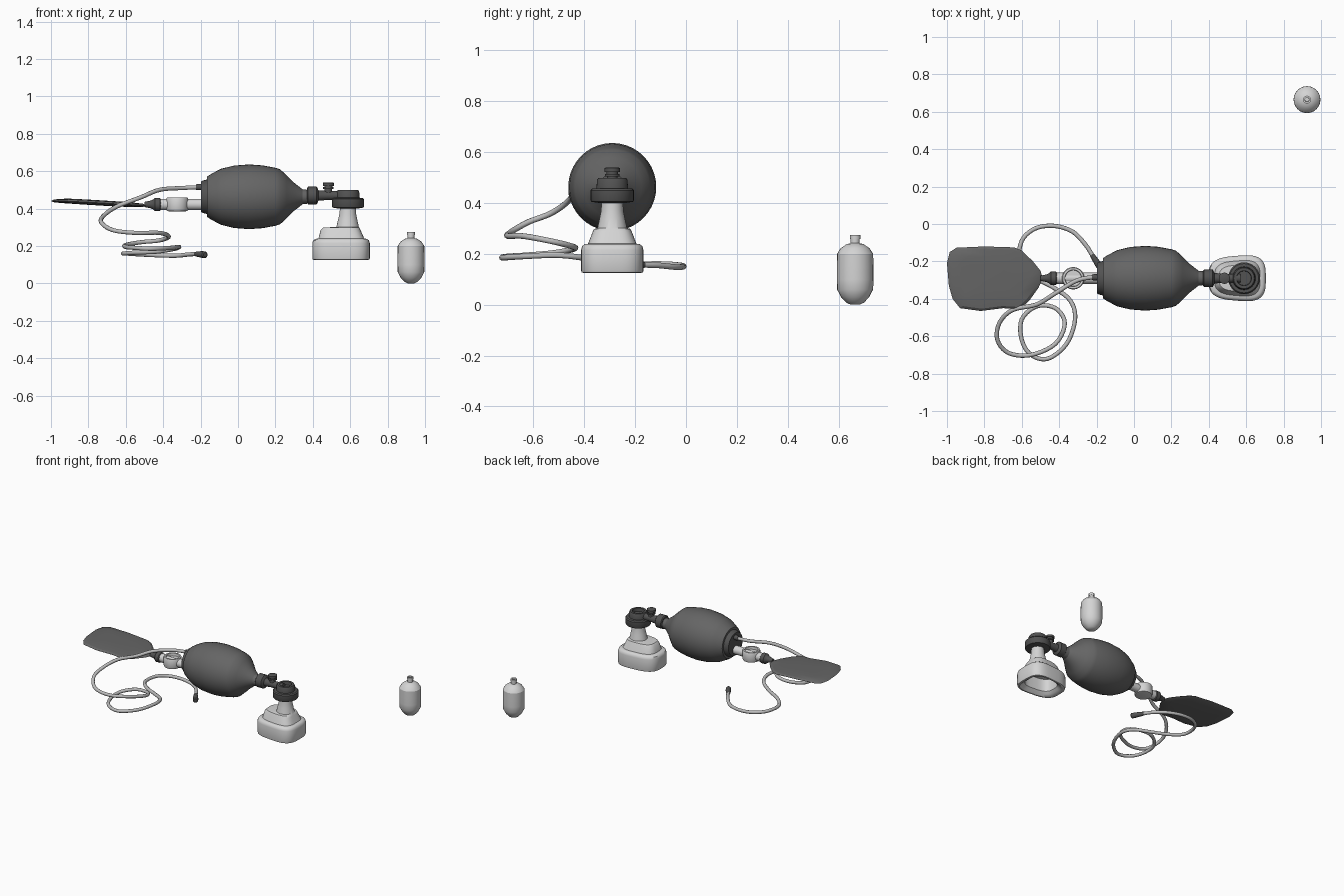
import bpy, bmesh, math
from mathutils import Vector

def mat(name, r, g, b):
    m = bpy.data.materials.new(name)
    m.diffuse_color = (r, g, b, 1)
    return m

DARK = mat("dark grey rubber", .13, .13, .13)
BLACK = mat("charcoal plastic", .085, .085, .085)
LIGHT = mat("pale grey plastic", .66, .66, .66)
TUBE = mat("tube grey", .5, .5, .5)
YC = -.29

def loft(name, rings, material, angle=35, closed=False):
    """Skin a list of equal-length point rings."""
    bm = bmesh.new()
    vs = [[bm.verts.new(p) for p in r] for r in rings]
    n = len(vs[0])
    pairs = list(zip(vs, vs[1:])) + ([(vs[-1], vs[0])] if closed else [])
    for a, b in pairs:
        for i in range(n):
            j = (i + 1) % n
            bm.faces.new((a[i], a[j], b[j], b[i]))
    if not closed:
        bm.faces.new(vs[0][::-1])
        bm.faces.new(vs[-1])
    bmesh.ops.recalc_face_normals(bm, faces=bm.faces)
    me = bpy.data.meshes.new(name)
    bm.to_mesh(me)
    bm.free()
    me.materials.append(material)
    ob = bpy.data.objects.new(name, me)
    bpy.context.collection.objects.link(ob)
    bpy.ops.object.select_all(action='DESELECT')
    ob.select_set(True)
    bpy.context.view_layer.objects.active = ob
    bpy.ops.object.shade_smooth_by_angle(angle=math.radians(angle))
    return ob

def lathe(name, start, axis, profile, material, n=32, angle=35):
    """Turn a profile of (distance along axis, radius)."""
    axis = Vector(axis).normalized()
    u = axis.orthogonal().normalized()
    v = axis.cross(u)
    rings = [[Vector(start) + axis * d + (u * math.cos(t) + v * math.sin(t)) * r
              for t in (2 * math.pi * i / n for i in range(n))] for d, r in profile]
    return loft(name, rings, material, angle)

X, Z = (1, 0, 0), (0, 0, 1)

# squeeze bag with its end collar and neck
lathe("squeeze_bag", (0, YC, .463), X,
      [(-.165, .09), (-.165, .108), (-.15, .118), (-.11, .14), (-.09, .15), (-.02, .167), (.06, .173),
       (.13, .168), (.20, .155), (.225, .147), (.26, .115), (.30, .075), (.33, .052), (.345, .04), (.38, .036)],
      DARK, 40, 25)
lathe("bag_end_collar", (0, YC, .463), X,
      [(-.197, .05), (-.197, .082), (-.19, .086), (-.16, .094), (-.15, .094)], BLACK)
lathe("neck_coupling", (.37, YC, .47), X,
      [(0, .04), (.005, .047), (.05, .047), (.055, .04), (.06, .028), (.11, .024), (.2, .024)], BLACK)

# patient valve with hollow top and relief knob
lathe("patient_valve", (.588, YC, 0), Z,
      [(.40, .05), (.405, .082), (.41, .085), (.45, .085), (.457, .078), (.458, .062),
       (.49, .06), (.498, .055), (.498, .04), (.475, .038)], BLACK)
lathe("relief_knob", (.483, YC, 0), Z,
      [(.47, .02), (.505, .02), (.505, .029), (.515, .029), (.515, .022), (.522, .022),
       (.522, .03), (.537, .03), (.54, .024)], BLACK, 20)

# face mask: rounded outline, wider at the right, hollow underneath
def outline(z, x0, x1, hy, taper=.1, p=.62, n=48):
    c, h = (x0 + x1) / 2, (x1 - x0) / 2
    pts = []
    for i in range(n):
        t = 2 * math.pi * i / n
        co, si = math.cos(t), math.sin(t)
        px = math.copysign(abs(co) ** p, co)
        py = math.copysign(abs(si) ** p, si)
        pts.append((c + h * px, YC + hy * py * (1 + taper * px), z))
    return pts

mask = [(.24, .45, .66, .08), (.15, .45, .66, .08), (.135, .435, .675, .095), (.125, .415, .69, .108),
        (.127, .4, .702, .118), (.135, .397, .705, .12), (.215, .397, .705, .12), (.23, .402, .70, .116),
        (.238, .415, .69, .106), (.24, .43, .675, .093), (.285, .442, .655, .076), (.298, .455, .648, .07)]
rings = [outline(*m) for m in mask]
rings += [outline(z, .588 - l, .588 + r, r, 0, 1) for z, l, r in
          ((.302, .062, .058), (.34, .053, .05), (.37, .046, .044), (.41, .042, .042))]
loft("face_mask", rings, LIGHT, 40)

# oxygen inlet: pipe, round housing, conical adaptor
lathe("inlet_pipe", (-.42, YC, .422), X,
      [(0, .03), (.05, .03), (.05, .024), (.14, .024), (.14, .03), (.23, .03)], LIGHT, 24)
lathe("inlet_housing", (-.325, YC, 0), Z,
      [(.385, .045), (.388, .056), (.398, .06), (.45, .06), (.458, .056), (.458, .045), (.44, .043)], LIGHT, 28)
lathe("reservoir_adaptor", (-.50, YC, .422), X,
      [(0, .014), (.03, .02), (.045, .026), (.055, .036), (.082, .036), (.087, .03)], BLACK, 20)

# flat reservoir bag, a pillow over a hand-drawn outline
edge = [(-1, -.21), (-.985, -.15), (-.95, -.127), (-.8, -.12), (-.64, -.125), (-.6, -.142), (-.54, -.2),
        (-.5, -.25), (-.488, -.29), (-.51, -.34), (-.56, -.41), (-.61, -.455), (-.7, -.45), (-.82, -.465),
        (-.93, -.45), (-.97, -.4), (-.99, -.33)]
def pillow(s, h):
    return [(-.74 + (x + .74) * s, YC + (y - YC) * s,
             .44 - .024 * max(0, (-.74 + (x + .74) * s + .9) / .4) + h) for x, y in edge]
loft("reservoir_bag", [pillow(s, h) for s, h in
     ((.3, -.014), (.7, -.012), (.93, -.007), (1, 0), (.93, .009), (.7, .013), (.3, .014))], DARK, 25)

# coiled oxygen tube
path = [(-.18, -.28, .515), (-.3, -.3, .51), (-.42, -.37, .5), (-.52, -.43, .46), (-.65, -.46, .41),
        (-.72, -.53, .36), (-.73, -.62, .325), (-.67, -.69, .285), (-.55, -.70, .27), (-.42, -.64, .27),
        (-.37, -.53, .25), (-.42, -.45, .23), (-.52, -.44, .22), (-.6, -.51, .205), (-.6, -.62, .195),
        (-.55, -.70, .19), (-.46, -.72, .185), (-.36, -.64, .19), (-.315, -.51, .195), (-.34, -.41, .185),
        (-.43, -.34, .17), (-.54, -.28, .165), (-.61, -.2, .16), (-.6, -.09, .16), (-.53, -.025, .155),
        (-.43, -.01, .15), (-.33, -.04, .148), (-.26, -.11, .155), (-.215, -.18, .157)]
P = [Vector(p) for p in path]
P = [2 * P[0] - P[1]] + P + [2 * P[-1] - P[-2]]
pts = []
for a, b, c, d in zip(P, P[1:], P[2:], P[3:]):   # smooth through the points
    for k in range(5):
        t = k / 5
        pts.append(.5 * (2 * b + (c - a) * t + (2 * a - 5 * b + 4 * c - d) * t * t
                         + (3 * b - a - 3 * c + d) * t ** 3))
pts.append(P[-2])
rings = []
for i, p in enumerate(pts):
    tan = (pts[min(i + 1, len(pts) - 1)] - pts[max(i - 1, 0)]).normalized()
    side = tan.cross(Vector(Z)).normalized()
    up = side.cross(tan)
    rings.append([p + (side * math.cos(a) + up * math.sin(a)) * .0115
                  for a in (math.pi * j / 5 for j in range(10))])
loft("oxygen_tube", rings, TUBE, 50)

# tube ends
lathe("tube_end_connector", (-.225, -.165, .157), (.05, -.075, -.004),
      [(0, .012), (.01, .014), (.06, .018), (.085, .018), (.09, .012)], BLACK, 14)
lathe("tube_port", (-.225, -.285, .515), X, [(0, .014), (.01, .017), (.05, .017)], BLACK, 14)

# separate ampoule
lathe("ampoule", (.925, .665, 0), Z,
      [(0, .016), (.008, .035), (.03, .055), (.06, .071), (.10, .072), (.15, .072), (.2, .071), (.222, .057),
       (.238, .034), (.242, .018), (.258, .018), (.258, .021), (.275, .021), (.275, .012), (.26, .011)],
      LIGHT, 24, 30)
